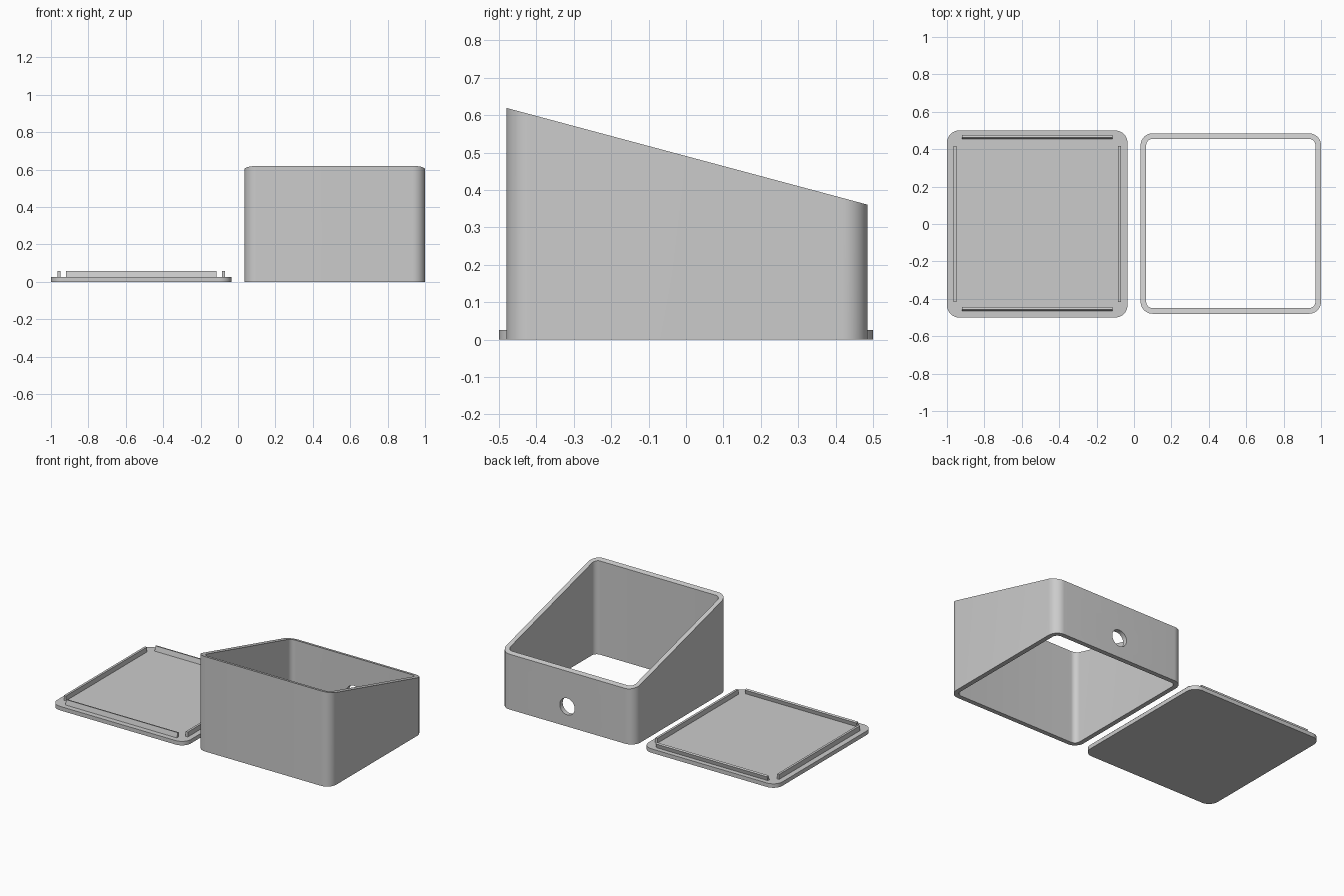
import bpy, bmesh, math
from mathutils import Matrix, Vector

if "Cube" in bpy.data.objects:
    bpy.data.objects.remove(bpy.data.objects["Cube"], do_unlink=True)

SLOPE = math.radians(15)
GREY = (0.6, 0.6, 0.6, 1)
mat = bpy.data.materials.new("plain grey")
mat.use_nodes = True
mat.diffuse_color = GREY
mat.node_tree.nodes["Principled BSDF"].inputs["Base Color"].default_value = GREY


def rounded_rect(cx, cy, w, d, r, steps=12):
    """Counter-clockwise outline of a rectangle with round corners."""
    pts = []
    for k, (sx, sy) in enumerate([(1, 1), (-1, 1), (-1, -1), (1, -1)]):
        for i in range(steps + 1):
            a = (k + i / steps) * math.pi / 2
            pts.append((cx + sx * (w / 2 - r) + r * math.cos(a),
                        cy + sy * (d / 2 - r) + r * math.sin(a)))
    return pts


def finish(bm, name, smooth=True):
    bmesh.ops.recalc_face_normals(bm, faces=bm.faces)
    mesh = bpy.data.meshes.new(name)
    bm.to_mesh(mesh)
    bm.free()
    mesh.materials.append(mat)
    obj = bpy.data.objects.new(name, mesh)
    bpy.context.collection.objects.link(obj)
    bpy.ops.object.select_all(action="DESELECT")
    obj.select_set(True)
    bpy.context.view_layer.objects.active = obj
    if smooth:
        bpy.ops.object.shade_smooth_by_angle(angle=math.radians(30))
    return obj


# Open case: four walls with a sloping top rim
BOX_X, BOX_Y, SIZE, WALL, RADIUS = 0.5175, 0.0025, 0.965, 0.03, 0.065


def rim_height(y):
    return 0.49 - (y - BOX_Y) * math.tan(SLOPE)


bm = bmesh.new()
outer = rounded_rect(BOX_X, BOX_Y, SIZE, SIZE, RADIUS)
inner = rounded_rect(BOX_X, BOX_Y, SIZE - 2 * WALL, SIZE - 2 * WALL, RADIUS - WALL)
loops = []
for outline, top in ((outer, False), (outer, True), (inner, True), (inner, False)):
    loops.append([bm.verts.new((x, y, rim_height(y) if top else 0)) for x, y in outline])
count = len(outer)
for k in range(4):
    a, b = loops[k], loops[(k + 1) % 4]
    for i in range(count):
        j = (i + 1) % count
        bm.faces.new((a[i], a[j], b[j], b[i]))
case = finish(bm, "sloped_case", smooth=False)

# Round cable hole through the back wall
bm = bmesh.new()
bmesh.ops.create_cone(bm, cap_ends=True, segments=40, radius1=0.054, radius2=0.054, depth=0.2,
                      matrix=Matrix.Translation((BOX_X, BOX_Y + SIZE / 2, 0.13))
                      @ Matrix.Rotation(math.pi / 2, 4, "X"))
cutter = finish(bm, "hole_cutter", smooth=False)
cutter.hide_render = True
bpy.context.view_layer.objects.active = case
cut = case.modifiers.new("cable hole", "BOOLEAN")
cut.object = cutter
cut.solver = "EXACT"
bpy.ops.object.modifier_apply(modifier=cut.name)
bpy.data.objects.remove(cutter, do_unlink=True)
case.select_set(True)
bpy.ops.object.shade_smooth_by_angle(angle=math.radians(30))

# Flat lid plate
LID_X, LID_TOP = -0.5175, 0.026
bm = bmesh.new()
base = bm.faces.new([bm.verts.new((x, y, 0))
                     for x, y in rounded_rect(LID_X, 0, SIZE, 1.0, RADIUS)])
raised = bmesh.ops.extrude_face_region(bm, geom=[base], use_keep_orig=True)
bmesh.ops.translate(bm, vec=(0, 0, LID_TOP),
                    verts=[g for g in raised["geom"] if isinstance(g, bmesh.types.BMVert)])
finish(bm, "lid_plate")


def rib(name, pos, size, lean=0.0):
    """Locating rib standing on the lid, its foot slightly sunk in."""
    bm = bmesh.new()
    bmesh.ops.create_cube(bm, size=1, matrix=Matrix.Translation(Vector(pos))
                          @ Matrix.Rotation(-lean, 4, "X") @ Matrix.Diagonal((*size, 1)))
    finish(bm, name, smooth=False)


# Side ribs stand upright, end ribs lean to match the slope
for name, side in (("left", 1), ("right", -1)):
    rib("lid_rib_" + name, (LID_X + side * 0.44, 0, 0.038), (0.015, 0.835, 0.04))
for name, y in (("back", 0.465), ("front", -0.455)):
    rib("lid_rib_" + name, (LID_X, y, 0.037), (0.805, 0.015, 0.038), SLOPE)
